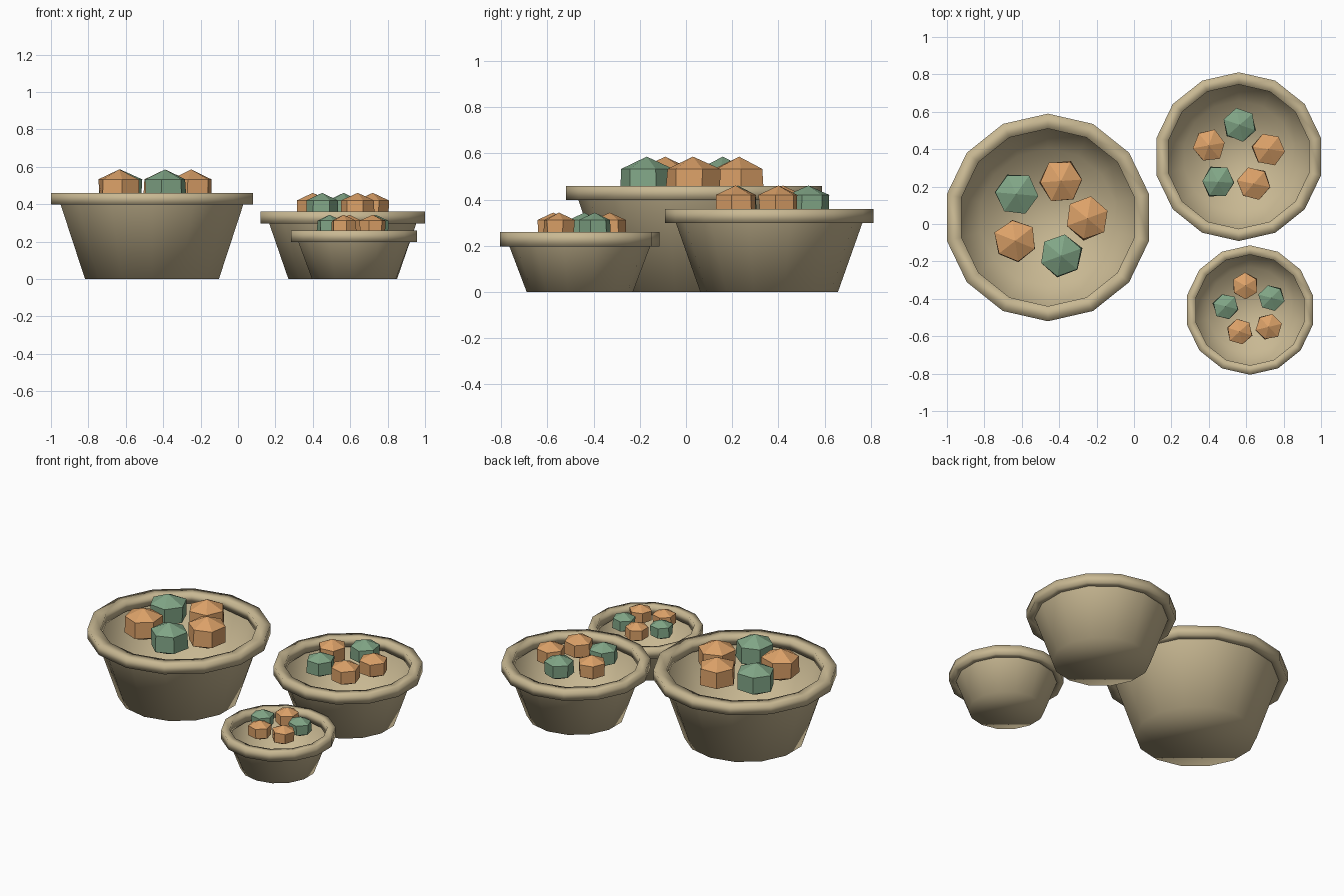
import bpy, bmesh, math, random
from mathutils import Vector

if "Cube" in bpy.data.objects:
    bpy.data.objects.remove(bpy.data.objects["Cube"])

random.seed(4)
SIDES = 14


def material(name, rgb):
    m = bpy.data.materials.new(name)
    m.diffuse_color = (*rgb, 1)
    m.use_nodes = True
    m.node_tree.nodes["Principled BSDF"].inputs["Base Color"].default_value = m.diffuse_color
    return m


CLAY = material("clay", (0.58, 0.48, 0.29))
ORANGE = material("orange", (0.72, 0.36, 0.14))
GREEN = material("green", (0.22, 0.38, 0.24))


def finish(name, bm, mat, loc, smooth):
    for f in bm.faces:
        f.smooth = smooth
    me = bpy.data.meshes.new(name)
    bm.to_mesh(me)
    bm.free()
    me.materials.append(mat)
    ob = bpy.data.objects.new(name, me)
    ob.location = loc
    bpy.context.collection.objects.link(ob)
    return ob


def lathe(name, profile, closed, loc):
    """Spin (radius, z) points; an open profile gets its first ring capped."""
    bm = bmesh.new()
    rings = []
    for r, z in profile:
        ring = []
        for i in range(SIDES):
            a = math.pi / 2 + math.tau * i / SIDES
            ring.append(bm.verts.new((r * math.cos(a), r * math.sin(a), z)))
        rings.append(ring)
    pairs = list(zip(rings, rings[1:]))
    if closed:
        pairs.append((rings[-1], rings[0]))
    for lo, hi in pairs:
        for i in range(SIDES):
            j = (i + 1) % SIDES
            bm.faces.new((lo[i], lo[j], hi[j], hi[i]))
    if not closed:
        bm.faces.new(rings[0][::-1])
    return finish(name, bm, CLAY, loc, True)


def stone(name, mat, loc, radius):
    """Six-sided, three-ring faceted nugget, slightly irregular."""
    bm = bmesh.new()
    bmesh.ops.create_uvsphere(bm, u_segments=6, v_segments=3, radius=radius / 0.866)
    turn = random.uniform(0, math.tau)
    c, s = math.cos(turn), math.sin(turn)
    for v in bm.verts:
        x, y, z = v.co
        k = random.uniform(0.93, 1.03)
        v.co = Vector(((x * c - y * s) * k, (x * s + y * c) * k, z * 0.78))
    finish(name, bm, mat, loc, False)


# bowl: centre, rim radius, base radius, height, stone radius, stone positions
BOWLS = [
    ("large", (-0.46, 0.035), 0.555, 0.367, 0.46, 0.118,
     [(-0.63, 0.16, GREEN), (-0.39, 0.23, ORANGE), (-0.25, 0.03, ORANGE),
      (-0.39, -0.17, GREEN), (-0.635, -0.09, ORANGE)]),
    ("medium", (0.56, 0.36), 0.451, 0.298, 0.36, 0.09,
     [(0.565, 0.53, GREEN), (0.40, 0.42, ORANGE), (0.72, 0.40, ORANGE),
      (0.45, 0.225, GREEN), (0.64, 0.215, ORANGE)]),
    ("small", (0.62, -0.46), 0.346, 0.23, 0.26, 0.071,
     [(0.595, -0.33, ORANGE), (0.49, -0.44, GREEN), (0.735, -0.395, GREEN),
      (0.565, -0.575, ORANGE), (0.72, -0.55, ORANGE)]),
]

for size, (cx, cy), rim, base, height, sr, stones in BOWLS:
    wide = 0.145 * rim
    low = height - 0.062
    # tapered open body
    lathe(f"{size}_bowl_body", [(base, 0), (rim - wide / 2, height - 0.02)], False, (cx, cy, 0))
    # thick rim band
    lathe(f"{size}_bowl_rim", [(rim, low), (rim, height), (rim - wide, height), (rim - wide, low)],
          True, (cx, cy, 0))
    # faceted stones
    for n, (x, y, mat) in enumerate(stones, 1):
        stone(f"{size}_bowl_stone_{n}", mat, (x, y, height + 0.02), sr)
